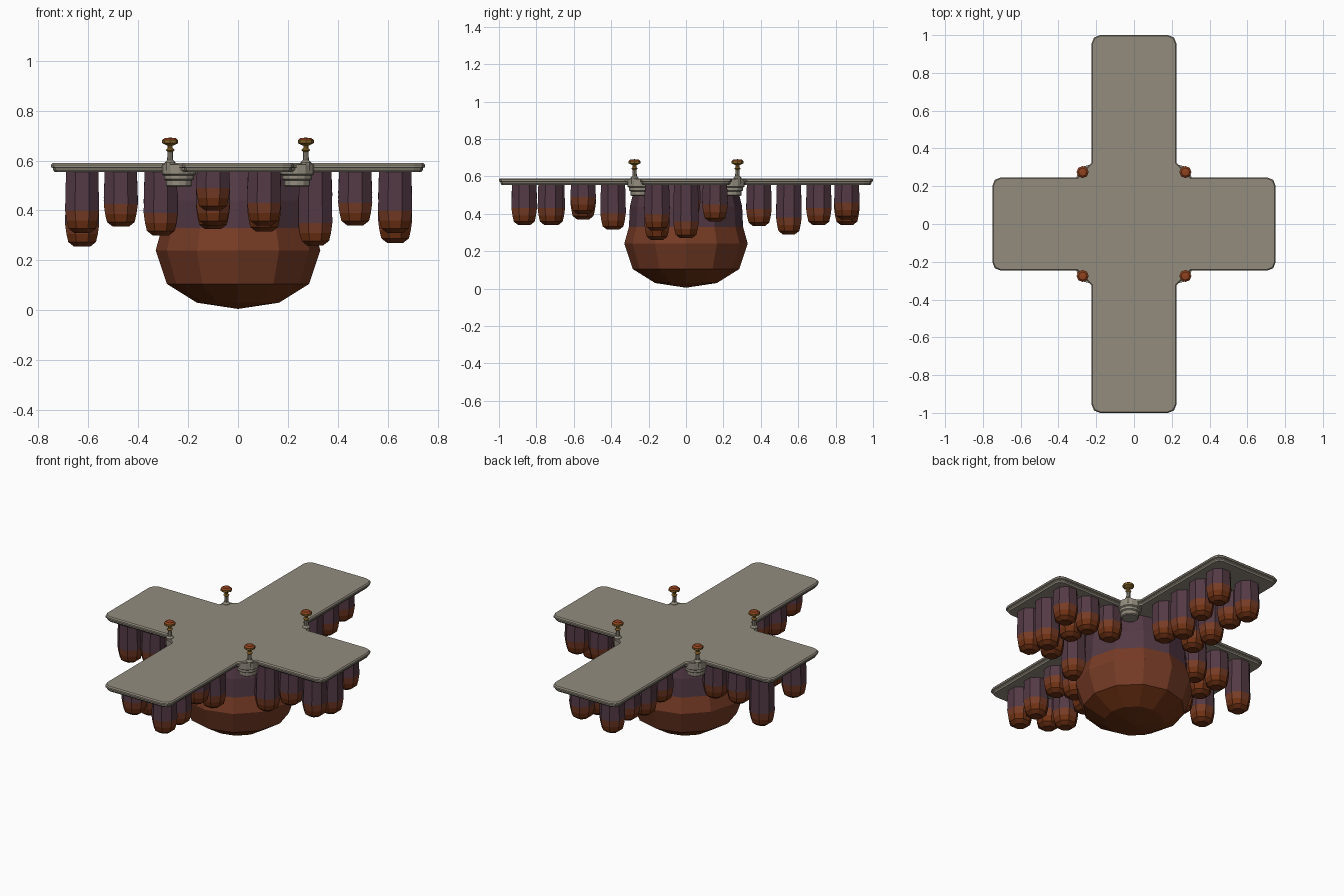
import bpy, bmesh, math
from mathutils import Vector

if "Cube" in bpy.data.objects:
    bpy.data.objects.remove(bpy.data.objects["Cube"])


def material(name, r, g, b):
    m = bpy.data.materials.new(name)
    m.diffuse_color = tuple((c / 255) ** 2.2 for c in (r, g, b)) + (1,)
    m.use_nodes = True
    m.node_tree.nodes["Principled BSDF"].inputs["Base Color"].default_value = m.diffuse_color
    return m


STONE = material("warm grey", 146, 139, 125)
PURPLE = material("dusky purple", 84, 60, 70)
MAUVE = material("red mauve", 104, 62, 58)
RUST = material("rust", 118, 62, 42)
BROWN = material("burnt brown", 108, 52, 26)
GOLD = material("old gold", 130, 98, 42)
ORANGE = material("copper orange", 142, 68, 36)


def make_object(name, bm, mats):
    bmesh.ops.recalc_face_normals(bm, faces=bm.faces)
    me = bpy.data.meshes.new(name)
    bm.to_mesh(me)
    bm.free()
    for m in mats:
        me.materials.append(m)
    ob = bpy.data.objects.new(name, me)
    bpy.context.collection.objects.link(ob)
    return ob


def lathe(name, profile, sides, loc, mats, bands=None, turn=0.0):
    """Revolve (radius, z) points; bands gives a material index per segment."""
    bm = bmesh.new()
    rings = []
    for r, z in profile:
        if r == 0:
            rings.append([bm.verts.new((loc[0], loc[1], z))])
            continue
        rings.append([bm.verts.new((loc[0] + r * math.cos(a), loc[1] + r * math.sin(a), z))
                      for a in (turn + 2 * math.pi * i / sides for i in range(sides))])
    for k, (lo, hi) in enumerate(zip(rings, rings[1:])):
        for i in range(sides):
            j = (i + 1) % sides
            corners = [lo[i % len(lo)], lo[j % len(lo)], hi[j % len(hi)], hi[i % len(hi)]]
            f = bm.faces.new(list(dict.fromkeys(corners)))
            f.material_index = bands[k] if bands else 0
    for ring in (rings[0], rings[-1]):
        if len(ring) > 2:
            f = bm.faces.new(ring)
            f.material_index = bands[0 if ring is rings[0] else -1] if bands else 0
    return make_object(name, bm, mats)


# Cross-shaped ceiling plate: rounded arm ends, chamfered inner corners
def cross_outline(inset):
    c = 0.045
    quarter = [(0.75, 0.247 - c), (0.737, 0.247 - 0.013), (0.75 - c, 0.247), (0.30, 0.247),
               (0.225, 0.325), (0.225, 1 - c), (0.212, 0.987), (0.225 - c, 1.0)]
    pts = quarter + [(-x, y) for x, y in reversed(quarter)]
    pts += [(-x, -y) for x, y in quarter] + [(x, -y) for x, y in reversed(quarter)]
    out = []
    for i, p in enumerate(pts):
        a, b, d = Vector(pts[i - 1]), Vector(p), Vector(pts[(i + 1) % len(pts)])
        n1 = Vector(((b - a).y, -(b - a).x)).normalized()
        n2 = Vector(((d - b).y, -(d - b).x)).normalized()
        out.append(b - (n1 + n2) * inset / (1 + n1.dot(n2)))
    return out


bm = bmesh.new()
rings = [[bm.verts.new((p.x, p.y, z)) for p in cross_outline(inset)]
         for inset, z in ((0.014, 0.555), (0.008, 0.563), (0.008, 0.57),
                          (0.0, 0.573), (0.0, 0.583), (0.006, 0.59))]
for lo, hi in zip(rings, rings[1:]):
    for i in range(len(lo)):
        j = (i + 1) % len(lo)
        bm.faces.new((lo[i], lo[j], hi[j], hi[i]))
bm.faces.new(rings[0])
bm.faces.new(rings[-1])
make_object("cross_plate", bm, [STONE])

# Large faceted bowl under the centre
lathe("central_bowl",
      [(0, 0.005), (0.165, 0.03), (0.285, 0.105), (0.33, 0.24), (0.305, 0.33),
       (0.30, 0.44), (0.27, 0.556)],
      12, (0, 0), [PURPLE, MAUVE, RUST, BROWN], [3, 3, 2, 2, 0, 0])

# Hanging pods: (x, y, tip height)
side_pods = [
    (0.63, -0.155, 0.31), (0.63, 0, 0.27), (0.63, 0.155, 0.36),
    (0.47, -0.155, 0.34), (0.47, 0.01, 0.38), (0.47, 0.155, 0.36),
    (0.31, -0.155, 0.26), (0.31, 0.155, 0.37),
    (-0.625, -0.155, 0.31), (-0.625, 0.155, 0.255),
    (-0.47, -0.155, 0.335), (-0.47, 0.01, 0.36), (-0.47, 0.155, 0.35),
    (-0.31, -0.155, 0.30), (-0.31, 0.155, 0.34)]
end_pods = [
    (-0.1, -0.865, 0.40), (0.105, -0.865, 0.34), (-0.1, -0.715, 0.34), (0.105, -0.725, 0.34),
    (-0.1, -0.55, 0.37), (0.105, -0.55, 0.40), (-0.1, -0.39, 0.325), (0.105, -0.39, 0.315),
    (-0.1, 0.86, 0.34), (0.105, 0.86, 0.37), (-0.1, 0.71, 0.36), (0.105, 0.71, 0.34),
    (-0.1, 0.55, 0.33), (0.105, 0.55, 0.29), (-0.1, 0.39, 0.35), (0.105, 0.39, 0.335)]
for i, (x, y, tip) in enumerate(side_pods + end_pods):
    lathe(f"hanging_pod_{i + 1}",
          [(0.035, tip), (0.06, tip + 0.018), (0.068, tip + 0.05), (0.074, tip + 0.09),
           (0.07, 0.556)],
          8, (x, y), [PURPLE, RUST, BROWN], [2, 2, 1, 0], math.pi / 8)

# Corner collars below the plate and finial screws above it
for sx in (-1, 1):
    for sy in (-1, 1):
        lathe("corner_collar",
              [(0.045, 0.495), (0.052, 0.5), (0.052, 0.52), (0.06, 0.525), (0.06, 0.54),
               (0.068, 0.545), (0.068, 0.585)],
              12, (sx * 0.237, sy * 0.245), [STONE])
        spot = (sx * 0.272, sy * 0.275)
        lathe("screw_stem",
              [(0.022, 0.56), (0.022, 0.592), (0.012, 0.602), (0.011, 0.635), (0.018, 0.642),
               (0.010, 0.65), (0.010, 0.665)],
              8, spot, [STONE, GOLD], [0, 0, 0, 1, 1, 1])
        lathe("screw_head",
              [(0.012, 0.66), (0.032, 0.67), (0.032, 0.682), (0.022, 0.69), (0, 0.692)],
              8, spot, [GOLD, ORANGE], [0, 0, 1, 1])
